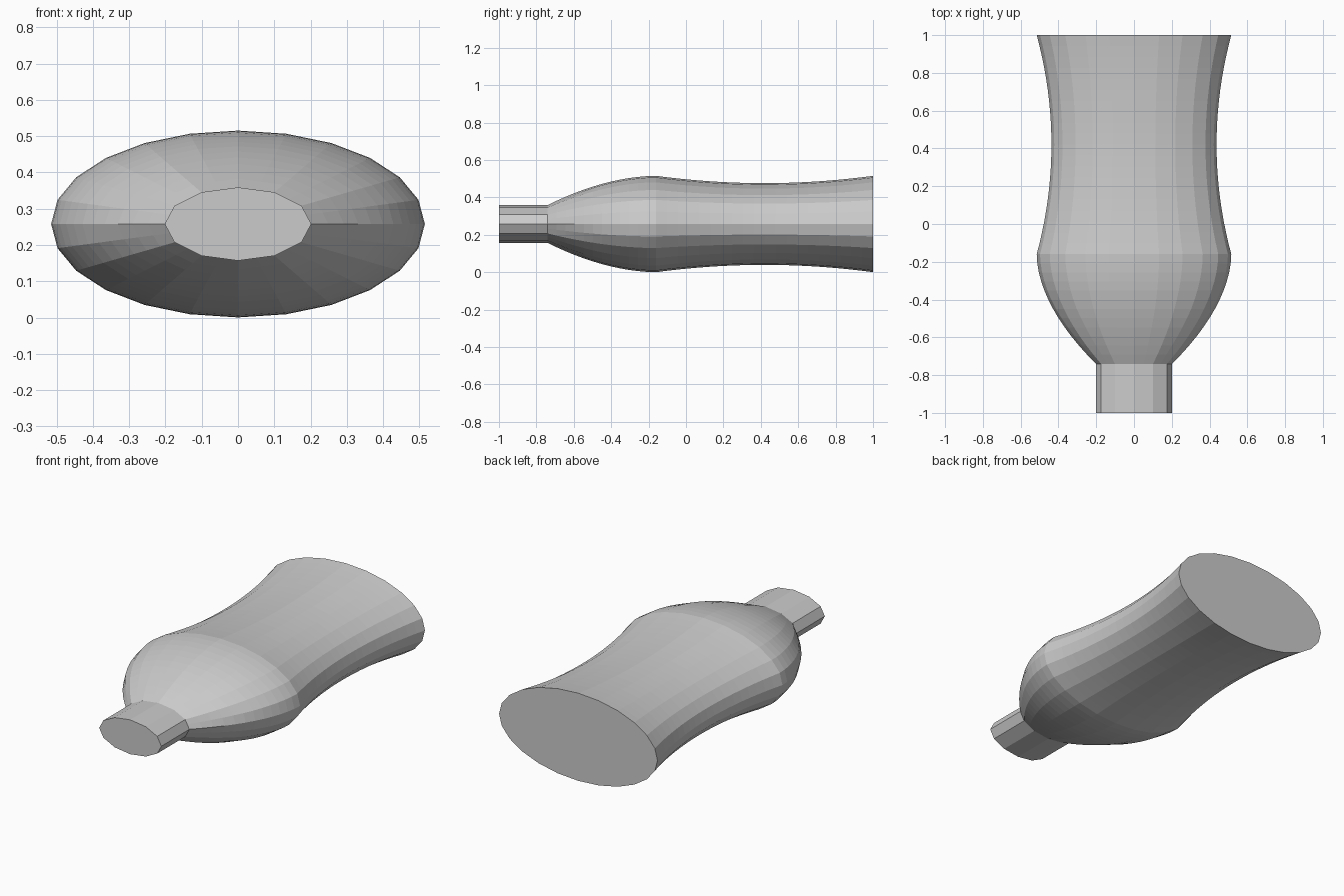
import bpy, bmesh, math

if "Cube" in bpy.data.objects:
    bpy.data.objects.remove(bpy.data.objects["Cube"])

SIDES = 24          # sides of the body, neck uses half as many
MID_Z = 0.258       # height of the long axis


def section(y, half_width, neck_mix=0.0):
    """Oval ring twice as wide as tall; neck_mix blends it to a 12-sided oval."""
    pts = []
    step = 2 * math.pi / SIDES
    for i in range(SIDES):
        a = i * step
        flat = math.cos(step) if i % 2 else 1.0
        r = half_width * (1 + (flat - 1) * neck_mix)
        pts.append((r * math.cos(a), y, MID_Z + 0.5 * r * math.sin(a)))
    return pts


def loft(name, rings):
    bm = bmesh.new()
    loops = [[bm.verts.new(p) for p in ring] for ring in rings]
    for a, b in zip(loops, loops[1:]):
        for i in range(SIDES):
            j = (i + 1) % SIDES
            bm.faces.new((a[i], a[j], b[j], b[i]))
    bm.faces.new(loops[0])
    bm.faces.new(loops[-1])
    bmesh.ops.recalc_face_normals(bm, faces=bm.faces)
    mesh = bpy.data.meshes.new(name)
    bm.to_mesh(mesh)
    bm.free()
    obj = bpy.data.objects.new(name, mesh)
    bpy.context.collection.objects.link(obj)
    return obj


# neck
rings = [section(-1.0, 0.202, 1), section(-0.74, 0.202, 1)]

# bulging shoulder
for k in range(1, 13):
    t = k / 12
    rings.append(section(-0.74 + 0.58 * t,
                         0.202 + 0.313 * (1 - (1 - t) ** 1.85),
                         max(0, 1 - 2 * t)))

# waisted body
for k in range(1, 21):
    t = k / 20
    rings.append(section(-0.16 + 1.16 * t,
                         0.515 - 0.078 * (1 - (2 * t - 1) ** 2)))

loft("flattened_bottle", rings)
